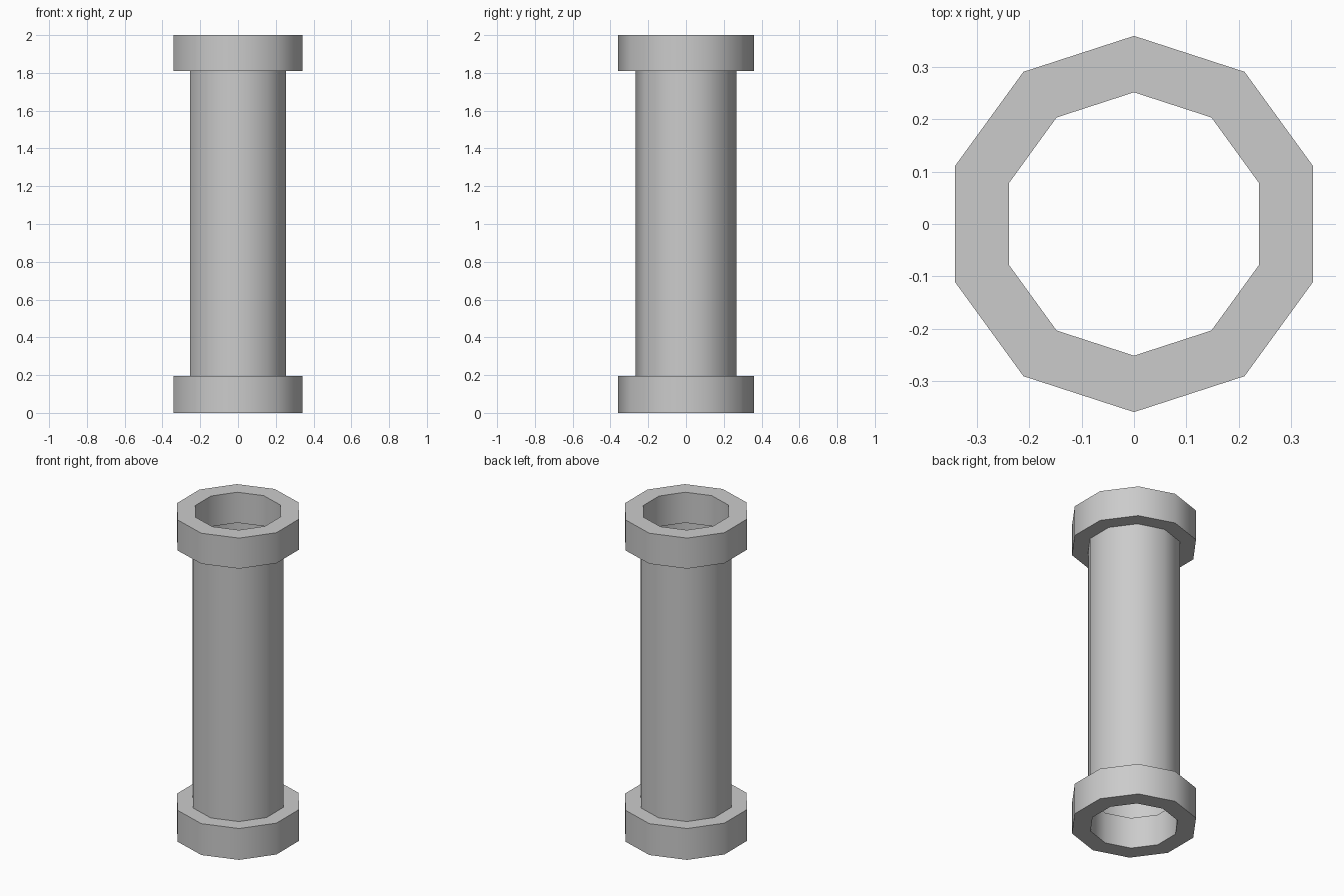
import bpy, bmesh, math

if "Cube" in bpy.data.objects:
    bpy.data.objects.remove(bpy.data.objects["Cube"])

SIDES = 10


def ring_part(name, r_in, r_out, z0, z1):
    """Hollow ten-sided ring: spin a rectangular profile, corners on the y axis."""
    bm = bmesh.new()
    profile = [(r_in, z0), (r_out, z0), (r_out, z1), (r_in, z1)]
    loops = []
    for i in range(SIDES):
        a = math.pi / 2 + 2 * math.pi * i / SIDES
        loops.append([bm.verts.new((r * math.cos(a), r * math.sin(a), z)) for r, z in profile])
    for i in range(SIDES):
        a, b = loops[i], loops[(i + 1) % SIDES]
        for j in range(4):
            k = (j + 1) % 4
            bm.faces.new((a[j], b[j], b[k], a[k]))
    bmesh.ops.recalc_face_normals(bm, faces=bm.faces)
    mesh = bpy.data.meshes.new(name)
    bm.to_mesh(mesh)
    bm.free()
    obj = bpy.data.objects.new(name, mesh)
    bpy.context.collection.objects.link(obj)
    # Smooth sides, crisp rims
    bpy.ops.object.select_all(action='DESELECT')
    obj.select_set(True)
    bpy.context.view_layer.objects.active = obj
    bpy.ops.object.shade_smooth_by_angle(angle=math.radians(50))
    return obj


# Long thin-walled pipe between the collars
ring_part("pipe_body", 0.26, 0.267, 0.195, 1.81)

# Thick collars at both ends
ring_part("bottom_collar", 0.252, 0.36, 0.0, 0.195)
ring_part("top_collar", 0.252, 0.36, 1.81, 2.0)
